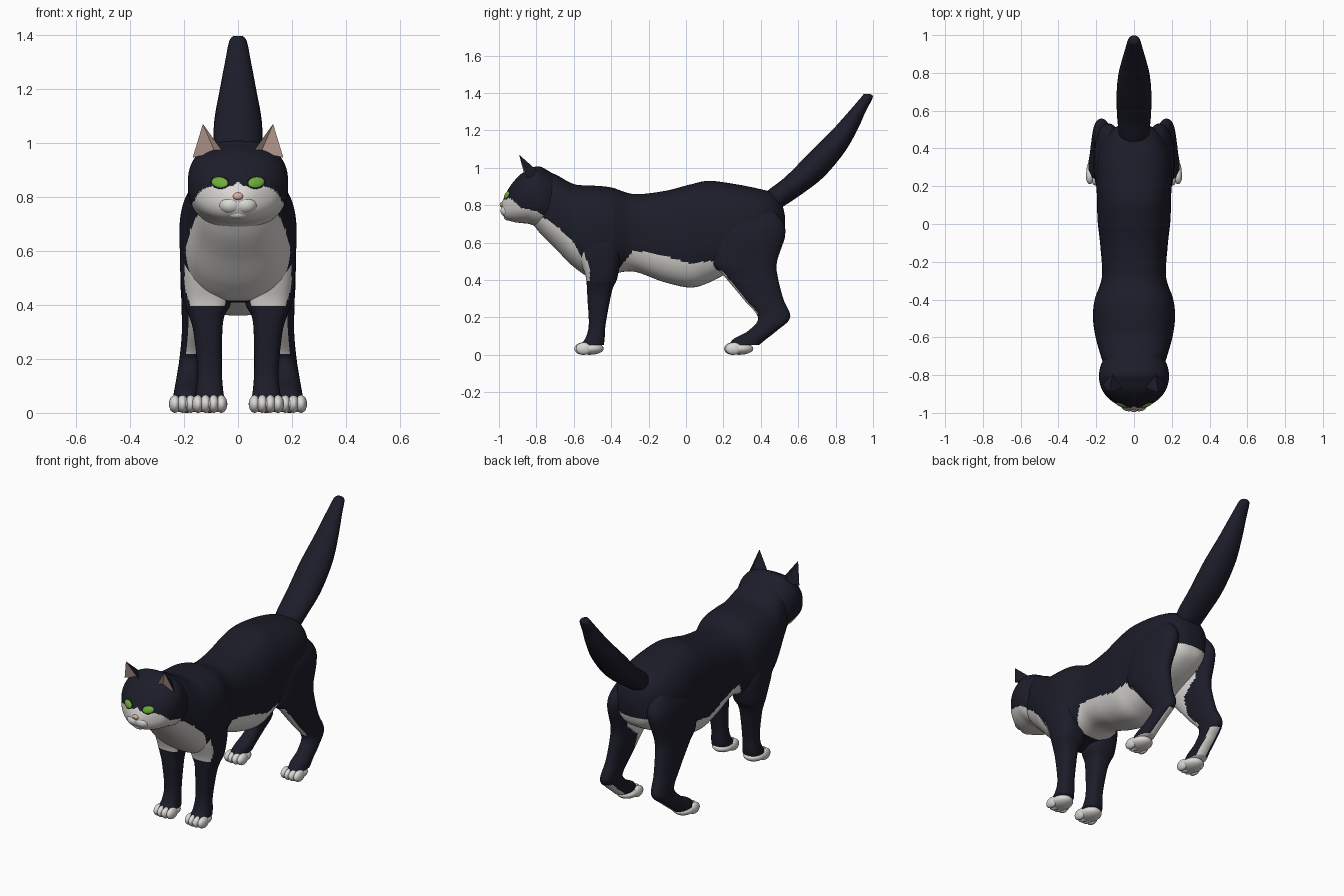
import bpy, bmesh, math
from mathutils import Vector, Matrix
from mathutils.bvhtree import BVHTree

cube = bpy.data.objects.get("Cube")
if cube:
    bpy.data.objects.remove(cube, do_unlink=True)


def make_material(name, red, green, blue):
    mat = bpy.data.materials.new(name)
    mat.use_nodes = True
    mat.diffuse_color = (red, green, blue, 1)
    shader = next(n for n in mat.node_tree.nodes if n.type == "BSDF_PRINCIPLED")
    shader.inputs["Base Color"].default_value = (red, green, blue, 1)
    shader.inputs["Roughness"].default_value = 0.8
    return mat


dark = make_material("midnight fur", 0.012, 0.012, 0.023)
white = make_material("white fur", 0.72, 0.7, 0.67)
green = make_material("green eye", 0.16, 0.42, 0.04)
pink = make_material("pink nose", 0.8, 0.43, 0.37)
ear_pink = make_material("inner ear", 0.68, 0.47, 0.4)
FUR = (dark, white)


def finish(bm, name, materials, rule=None, smooth=True):
    """Turn a bmesh into an object, painting its faces by a rule."""
    bmesh.ops.recalc_face_normals(bm, faces=bm.faces)
    bm.normal_update()
    for face in bm.faces:
        face.smooth = smooth
        if rule:
            face.material_index = int(rule(face.calc_center_median(), face.normal))
    mesh = bpy.data.meshes.new(name)
    bm.to_mesh(mesh)
    bm.free()
    for mat in materials:
        mesh.materials.append(mat)
    obj = bpy.data.objects.new(name, mesh)
    bpy.context.collection.objects.link(obj)
    return obj


def spline(rows, steps):
    """Catmull-Rom interpolation through rows of numbers."""
    out = []
    for i in range(len(rows) - 1):
        p0, p1 = rows[max(i - 1, 0)], rows[i]
        p2, p3 = rows[i + 1], rows[min(i + 2, len(rows) - 1)]
        for k in range(steps):
            t = k / steps
            out.append([b + t * (c - a + t * (2 * a - 5 * b + 4 * c - d
                        + t * (3 * (b - c) + d - a))) / 2
                        for a, b, c, d in zip(p0, p1, p2, p3)])
    return out + [list(rows[-1])]


def loft(name, rows, axis, rule=None, side=1, steps=10, segs=64, power=2.2):
    """Skin oval rings; row = position, x range, then range on the other axis."""
    bm = bmesh.new()
    rings = []
    for pos, x0, x1, b0, b1 in spline(rows, steps):
        ring = []
        for k in range(segs):
            ang = math.tau * k / segs
            u, v = (math.copysign(abs(f) ** (2 / power), f)
                    for f in (math.cos(ang), math.sin(ang)))
            x = side * ((x0 + x1) + u * (x1 - x0)) / 2
            b = ((b0 + b1) + v * (b1 - b0)) / 2
            ring.append(bm.verts.new((x, pos, b) if axis == "y" else (x, b, pos)))
        rings.append(ring)
    for low, high in zip(rings, rings[1:]):
        for k in range(segs):
            n = (k + 1) % segs
            bm.faces.new((low[k], low[n], high[n], high[k]))
    bm.faces.new(rings[0])
    bm.faces.new(rings[-1])
    return finish(bm, name, FUR if rule else (dark,), rule)


def blobs(name, mat, parts):
    """Join ellipsoids, each given as centre, radii and optional rotation."""
    bm = bmesh.new()
    for centre, radii, *turn in parts:
        matrix = Matrix.Translation(centre) @ (turn[0] if turn else Matrix())
        matrix = matrix @ Matrix.Diagonal((*radii, 1))
        bmesh.ops.create_uvsphere(bm, u_segments=20, v_segments=12, radius=1, matrix=matrix)
    return finish(bm, name, (mat,))


def lookup(x, table):
    """Piecewise linear value of a table of pairs."""
    if x <= table[0][0]:
        return table[0][1]
    for (a, u), (b, v) in zip(table, table[1:]):
        if x <= b:
            return u + (v - u) * (x - a) / (b - a)
    return table[-1][1]


def symmetric(rows):
    return [(pos, -w, w, low, high) for pos, w, low, high in rows]


# Where the white markings end
BIB = [(-0.85, 0.78), (-0.77, 0.74), (-0.68, 0.68), (-0.6, 0.6), (-0.545, 0.5), (-0.515, 0.41)]
BELLY = [(-0.36, 0.46), (-0.28, 0.56), (-0.12, 0.53), (0.02, 0.49), (0.13, 0.5),
         (0.3, 0.55), (0.42, 0.58), (0.5, 0.63)]
MASK = [(-0.95, 0.84), (-0.93, 0.83), (-0.88, 0.785), (-0.8, 0.77), (-0.72, 0.72)]
THIGH = [(0.25, 0.33), (0.42, 0.33), (0.5, 0.42), (0.6, 0.47)]


def body_rule(c, n):
    bib = c.y < -0.515 and c.z > 0.395 and c.z < lookup(c.y, BIB)
    return bib or (c.y > -0.37 and c.z < lookup(c.y, BELLY))


def head_rule(c, n):
    return c.z < lookup(c.y, MASK) + max(0, 0.02 - abs(c.x)) * 0.8


def front_leg_rule(c, n):
    return n.y < -0.5 and c.y < -0.515 and 0.395 < c.z < 0.6


# Body: neck, shoulders, barrel and rump
loft("body", symmetric([
    (-0.84, 0.12, 0.73, 0.96), (-0.78, 0.15, 0.65, 0.985), (-0.7, 0.175, 0.57, 0.965),
    (-0.6, 0.203, 0.47, 0.913), (-0.5, 0.217, 0.41, 0.905), (-0.4, 0.208, 0.43, 0.895),
    (-0.28, 0.17, 0.445, 0.86), (-0.12, 0.178, 0.39, 0.875), (0.02, 0.193, 0.36, 0.91),
    (0.12, 0.195, 0.385, 0.93), (0.25, 0.2, 0.45, 0.915), (0.38, 0.188, 0.5, 0.89),
    (0.46, 0.15, 0.54, 0.865), (0.51, 0.1, 0.58, 0.81), (0.53, 0.05, 0.63, 0.74)]),
    "y", body_rule, steps=16, segs=144, power=2.5)

# Head with a flat face and wide cheeks
head = loft("head", symmetric([
    (-0.985, 0.03, 0.758, 0.812), (-0.972, 0.062, 0.736, 0.845), (-0.95, 0.1, 0.72, 0.886),
    (-0.92, 0.138, 0.71, 0.928), (-0.885, 0.165, 0.705, 0.965), (-0.84, 0.182, 0.7, 0.99),
    (-0.79, 0.185, 0.685, 1.008), (-0.73, 0.168, 0.69, 0.98), (-0.66, 0.12, 0.7, 0.93)]),
    "y", head_rule, steps=16, segs=128, power=2.4)
surface = BVHTree.FromObject(head, bpy.context.evaluated_depsgraph_get())


def on_face(x, z):
    point, normal, *_ = surface.ray_cast(Vector((x, -2, z)), Vector((0, 1, 0)))
    return point, normal.to_track_quat("Z", "Y").to_matrix().to_4x4()


# Muzzle, chin and nose
blobs("muzzle", white, [((s * 0.027, -0.955, 0.77), (0.044, 0.037, 0.034)) for s in (-1, 1)]
      + [((0, -0.948, 0.738), (0.04, 0.026, 0.021))])
blobs("nose", pink, [((0, -0.984, 0.802), (0.019, 0.012, 0.014))])

# Tail: broad, thick and raised
loft("tail", symmetric([
    (0.78, 0.07, 0.4, 0.5), (0.86, 0.085, 0.42, 0.62), (0.95, 0.092, 0.53, 0.735),
    (1.08, 0.088, 0.66, 0.845), (1.2, 0.067, 0.78, 0.915), (1.3, 0.048, 0.87, 0.96),
    (1.375, 0.033, 0.935, 0.998), (1.395, 0.018, 0.95, 0.985)]), "z", segs=24, power=2)

FRONT_LEG = [
    (0.72, 0.09, 0.195, -0.55, -0.4), (0.57, 0.04, 0.215, -0.58, -0.35),
    (0.42, 0.025, 0.202, -0.537, -0.365), (0.36, 0.05, 0.182, -0.53, -0.39),
    (0.3, 0.058, 0.165, -0.527, -0.405), (0.16, 0.06, 0.15, -0.52, -0.43),
    (0.085, 0.055, 0.155, -0.54, -0.435), (0.052, 0.05, 0.16, -0.575, -0.44)]
HIND_LEG = [
    (0.82, 0.08, 0.14, 0.28, 0.42), (0.68, 0.06, 0.206, 0.15, 0.53),
    (0.5, 0.08, 0.213, 0.14, 0.487), (0.42, 0.095, 0.21, 0.205, 0.49),
    (0.3, 0.115, 0.208, 0.305, 0.52), (0.2, 0.128, 0.217, 0.385, 0.557),
    (0.13, 0.14, 0.228, 0.335, 0.487), (0.085, 0.142, 0.236, 0.255, 0.43),
    (0.052, 0.145, 0.242, 0.23, 0.39)]


def add_paw(name, x, toe_y):
    """Four toes in front of a low pad."""
    toes = []
    for k in range(4):
        off = k - 1.5
        toes.append(((x + off * 0.029, toe_y + 0.044 + abs(off) * 0.007, 0.033),
                     (0.022, 0.044, 0.033)))
    blobs(name, white, toes + [((x, toe_y + 0.085, 0.033), (0.062, 0.075, 0.033))])


for s, label in ((1, "left"), (-1, "right")):
    def hind_rule(c, n):
        inner = n.x * s < -0.2 and 0.24 < c.z < 0.6 and c.y < lookup(c.z, THIGH)
        shin = n.y < -0.3 and 0.22 < c.z < 0.45 and n.x * s < 0.65
        sole = n.z < -0.5 and c.z < 0.17 and n.x * s < 0.2
        return inner or shin or sole

    # Legs and paws
    loft(label + "_front_leg", FRONT_LEG, "z", front_leg_rule, s, power=2.6)
    loft(label + "_hind_leg", HIND_LEG, "z", hind_rule, s)
    add_paw(label + "_front_paw", s * 0.105, -0.6)
    add_paw(label + "_hind_paw", s * 0.19, 0.2)

    # Almond eye in a dark rim, tilted up at the outer corner
    point, turn = on_face(s * 0.067, 0.853)
    turn = turn @ Matrix.Rotation(s * 0.2, 4, "Z")
    blobs(label + "_eye_rim", dark, [(point, (0.037, 0.025, 0.004), turn)])
    blobs(label + "_eye", green, [(point, (0.033, 0.021, 0.008), turn)])

    # Pointed ear: dark back, hollow pink front
    bm = bmesh.new()
    inner, outer, tip, back, hollow = (bm.verts.new((s * x, y, z)) for x, y, z in (
        (0.055, -0.865, 0.965), (0.168, -0.85, 0.945), (0.13, -0.892, 1.07),
        (0.11, -0.785, 0.975), (0.085, -0.845, 0.965)))
    for trio in ((inner, back, tip), (back, outer, tip), (inner, hollow, tip),
                 (hollow, outer, tip), (inner, back, hollow), (back, outer, hollow)):
        bm.faces.new(trio)
    finish(bm, label + "_ear", (dark, ear_pink), lambda c, n: n.y < -0.1 and c.z > 0.97, False)
